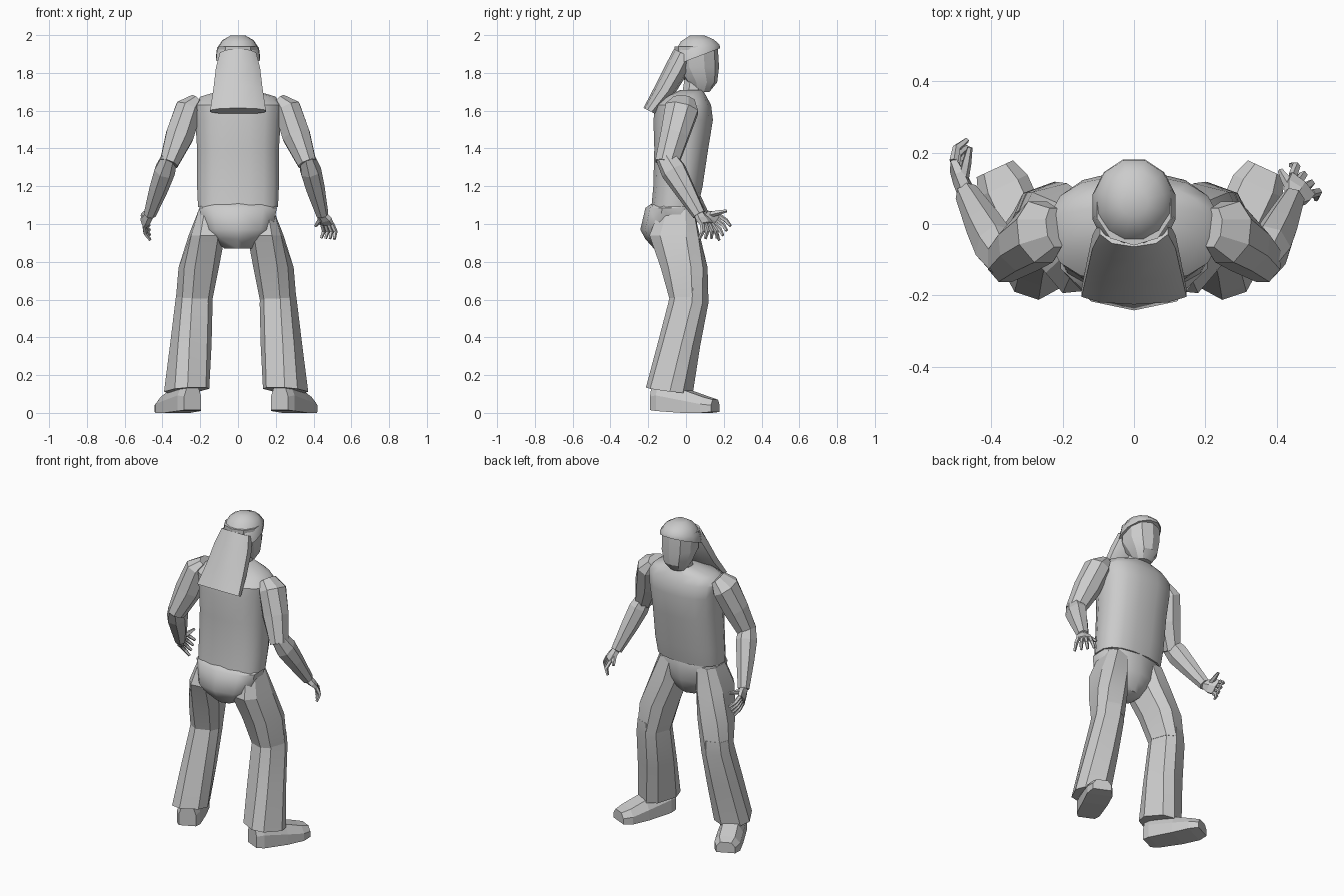
import bpy, bmesh, math
from mathutils import Vector as V

if "Cube" in bpy.data.objects:
    bpy.data.objects.remove(bpy.data.objects["Cube"], do_unlink=True)

GREY = (0.6, 0.6, 0.6, 1)
mat = bpy.data.materials.new("plain grey")
mat.use_nodes = True
mat.diffuse_color = GREY
mat.node_tree.nodes["Principled BSDF"].inputs["Base Color"].default_value = GREY


def skin(name, rings, smooth=0):
    """Closed surface through equal-sized rings of points."""
    bm = bmesh.new()
    loops = [[bm.verts.new(p) for p in r] for r in rings]
    for a, b in zip(loops, loops[1:]):
        for i in range(len(a)):
            j = (i + 1) % len(a)
            bm.faces.new((a[i], a[j], b[j], b[i]))
    bm.faces.new(loops[0])
    bm.faces.new(loops[-1])
    bmesh.ops.recalc_face_normals(bm, faces=bm.faces)
    me = bpy.data.meshes.new(name)
    bm.to_mesh(me)
    bm.free()
    me.materials.append(mat)
    ob = bpy.data.objects.new(name, me)
    bpy.context.collection.objects.link(ob)
    if smooth:
        bpy.ops.object.select_all(action='DESELECT')
        ob.select_set(True)
        bpy.context.view_layer.objects.active = ob
        bpy.ops.object.shade_smooth_by_angle(angle=math.radians(smooth))


def ring(c, u, v, n, power=2.0):
    """Rounded-square outline around c with half axes u and v."""
    pts = []
    for i in range(n):
        a = math.tau * (i + 0.5) / n
        x, y = math.cos(a), math.sin(a)
        e = 2 / power
        pts.append(V(c) + V(u) * math.copysign(abs(x) ** e, x)
                   + V(v) * math.copysign(abs(y) ** e, y))
    return pts


def stack(name, levels, n, power=2.0, smooth=0):
    """Levels: height, back y, front y, half width, forward slope."""
    skin(name, [ring((0, (b + f) / 2, z), (w, 0, 0),
                     (0, (f - b) / 2, slope * (f - b) / 2), n, power)
                for z, b, f, w, slope in levels], smooth)


def tube(name, path, n=6, smooth=0):
    """Limb along a path of (point, half width, half depth)."""
    pts = [V(p[0]) for p in path]
    rings = []
    for i, (c, w, d) in enumerate(path):
        t = (pts[min(i + 1, len(pts) - 1)] - pts[max(i - 1, 0)]).normalized()
        v = (V((0, 1, 0)) - t * t.y).normalized()
        rings.append(ring(c, v.cross(t) * w, v * d, n))
    skin(name, rings, smooth)


# Torso, pelvis and neck
stack("torso", [(1.09, -.185, .065, .215, 0), (1.2, -.175, .09, .22, 0),
                (1.4, -.17, .12, .22, 0), (1.55, -.175, .145, .23, 0),
                (1.63, -.165, .135, .24, 0), (1.675, -.11, .11, .2, 0),
                (1.71, -.03, .09, .08, 0)], 16, 2.5, smooth=40)
stack("pelvis", [(1.12, -.165, .05, .19, 0), (1.085, -.215, .065, .215, 0),
                 (.97, -.242, .055, .19, 0), (.92, -.215, .035, .14, 0),
                 (.87, -.17, .0, .075, 0)], 10, 2.3, smooth=45)
stack("neck", [(1.66, -.03, .1, .07, 0), (1.78, -.01, .1, .06, 0)], 8)

# Head, cap of hair and the long hair hanging behind
stack("head", [(1.7, .035, .125, .05, 0), (1.75, .0, .165, .082, 0),
               (1.83, -.06, .175, .104, 0), (1.94, -.06, .168, .108, 0)], 10, 2.2, smooth=30)
stack("hair_cap", [(1.88, -.09, .185, .12, .38), (1.925, -.07, .182, .115, .2),
                   (1.972, -.03, .15, .085, .06), (1.998, .02, .1, .04, 0)],
      12, 2.0, smooth=40)
hang = V((0, -.45, -.9)).normalized()
out = V((0, hang.z, -hang.y))
skin("long_hair", [ring(c, (w, 0, 0), out * d, 10, 2.2) for c, w, d in (
    ((0, -.01, 1.9), .1, .06), ((0, -.05, 1.82), .122, .062),
    ((0, -.112, 1.71), .136, .056), ((0, -.193, 1.598), .154, .036))], 40)

# Legs and shoes
for s, side in ((1, "left"), (-1, "right")):
    def place(p):
        return V((s * p[0] - .01, p[1], p[2]))

    def leg_ring(x, y, z, w, d, turn, tilt=0):
        c, k = math.cos(turn), math.sin(turn)
        return [place(p) for p in ring((x, y, z), (c * w, -k * w, 0),
                                       (k * d, c * d, tilt), 8, 2.8)]

    skin(side + "_thigh", [leg_ring(.13, -.05, 1.08, .07, .095, 0),
                           leg_ring(.155, -.06, .94, .095, .137, .1),
                           leg_ring(.198, -.01, .77, .1, .122, .25),
                           leg_ring(.222, .016, .6, .09, .098, .35)], 20)
    skin(side + "_lower_leg", [leg_ring(.222, .02, .66, .084, .093, .35),
                               leg_ring(.224, .012, .58, .092, .102, .35),
                               leg_ring(.24, -.038, .36, .102, .108, .4),
                               leg_ring(.262, -.088, .12, .11, .118, .5, -.015)], 20)
    heel, toe = V((.23, -.17, 0)), V((.38, .155, 0))
    along = (toe - heel).normalized()
    across = V((along.y, -along.x, 0))
    outline = ((-1, 0), (1, 0), (1, .55), (.6, 1), (-.6, 1), (-1, .55))
    skin(side + "_shoe", [[place(heel.lerp(toe, t) + across * (a * w)
                                 + V((0, 0, z0 + h * b))) for a, b in outline]
                          for t, w, h, z0 in ((0, .05, .13, .015), (.12, .068, .15, .01),
                                              (.55, .075, .12, .0), (.85, .076, .085, .0),
                                              (1, .056, .065, .005))])

# Arms: shoulder to elbow, elbow to wrist
wrists = {"left": V((.445, .07, 1.05)), "right": V((-.468, .085, 1.05))}
for s, side in ((1, "left"), (-1, "right")):
    tube(side + "_upper_arm", [((s * .22, -.01, 1.66), .035, .06),
                               ((s * .262, -.022, 1.61), .075, .095),
                               ((s * .308, -.06, 1.47), .08, .08),
                               ((s * .366, -.103, 1.32), .053, .066)], 8)
    w = wrists[side]
    elbow = V((s * .362, -.11, 1.36))
    tube(side + "_forearm", [(elbow, .042, .055),
                             (elbow.lerp(w, .25), .058, .07),
                             (elbow.lerp(w, .55), .052, .057),
                             (w, .034, .036)], 7)


# Hands: a flat palm, four bent fingers and a thumb
def hand(side, k1, k2, t1, t2, thumb, bulge):
    w = wrists[side]
    k1, k2, t1, t2, bulge = map(V, (k1, k2, t1, t2, bulge))
    mid = (k1 + k2) / 2
    u = k2 - k1
    n = u.cross(mid - w).normalized()
    skin(side + "_palm", [ring(c, u * f, n * d, 6) for c, f, d in (
        (w, .4, .026), (w.lerp(mid, .5), .66, .024), (mid, .7, .017))])
    for i, name in enumerate(("index", "middle", "ring", "little")):
        a, b = k1.lerp(k2, i / 3), t1.lerp(t2, i / 3)
        tube(side + "_" + name + "_finger",
             [(a, .013, .013), (a.lerp(b, .5) + bulge, .012, .012), (b, .008, .008)], 5)
    base = w.lerp(k1, .35)
    tube(side + "_thumb", [(base, .017, .017),
                           (base.lerp(V(thumb), .55), .014, .014),
                           (thumb, .008, .008)], 5)


hand("left", (.445, .135, 1.0), (.497, .085, 1.0),
     (.44, .165, .925), (.51, .07, .92), (.41, .15, .99), (.012, .012, 0))
hand("right", (-.505, .175, 1.045), (-.495, .13, .985),
     (-.468, .235, .99), (-.465, .175, .915), (-.46, .215, 1.07), (-.01, .008, 0))
